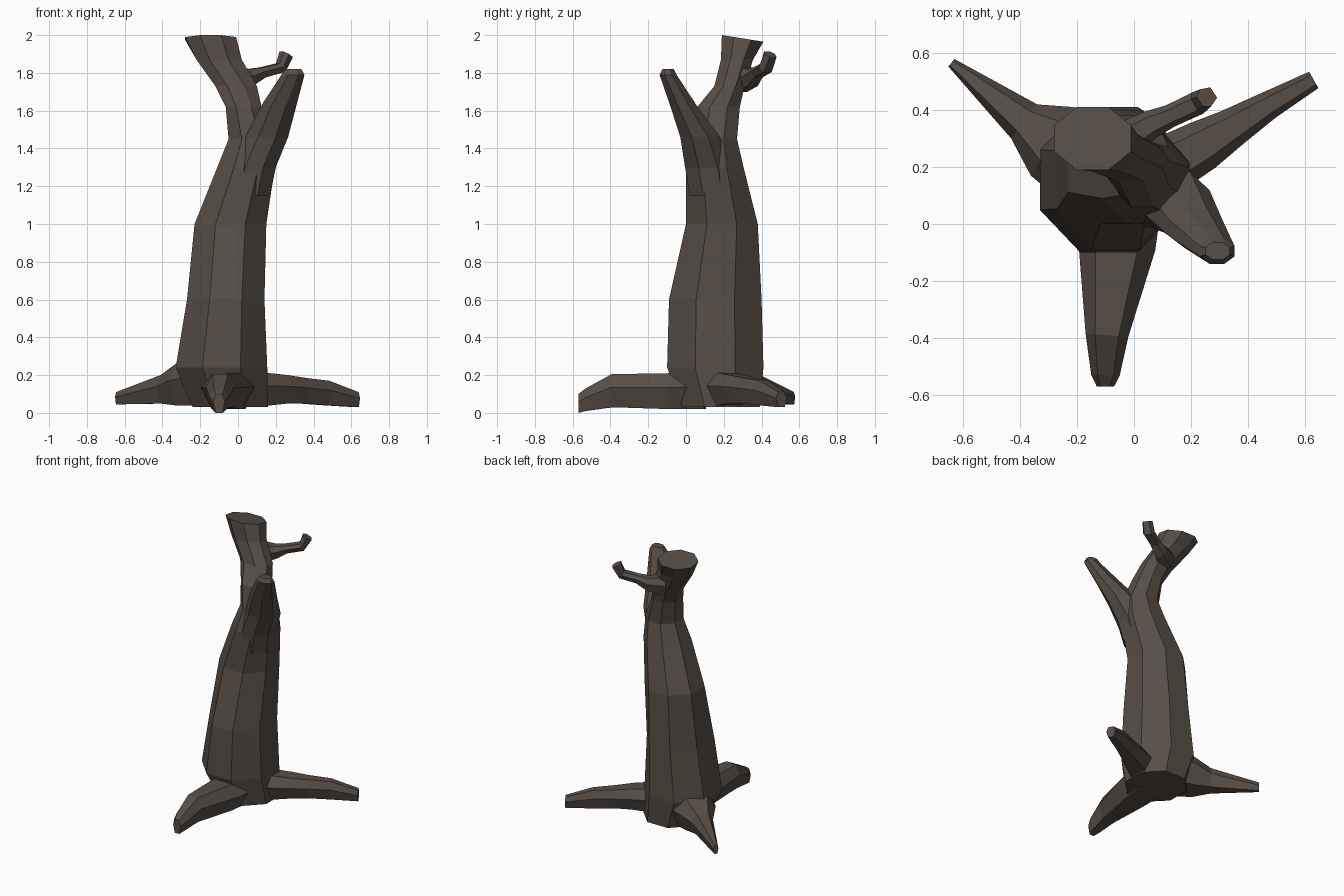
import bpy, bmesh, math
from mathutils import Vector

bark = bpy.data.materials.new("dark bark")
bark.diffuse_color = (0.095, 0.075, 0.063, 1)
Z = Vector((0, 0, 1))


def loft(name, rings):
    """Skin a list of equal-length point rings and cap both ends."""
    bm = bmesh.new()
    loops = [[bm.verts.new(p) for p in ring] for ring in rings]
    n = len(loops[0])
    for a, b in zip(loops, loops[1:]):
        for i in range(n):
            j = (i + 1) % n
            bm.faces.new((a[i], a[j], b[j], b[i]))
    bm.faces.new(loops[0][::-1])
    bm.faces.new(loops[-1])
    bmesh.ops.recalc_face_normals(bm, faces=bm.faces)
    mesh = bpy.data.meshes.new(name)
    bm.to_mesh(mesh)
    bm.free()
    mesh.materials.append(bark)
    ob = bpy.data.objects.new(name, mesh)
    bpy.context.collection.objects.link(ob)
    return ob


def level_ring(x0, x1, y0, y1, z, tilt=0.0, n=8):
    """Horizontal n-gon filling the given bounds; tilt lowers the back."""
    k = 1 / math.cos(math.pi / n)
    pts = []
    for i in range(n):
        a = 2 * math.pi * (i + 0.5) / n
        c, s = math.cos(a) * k, math.sin(a) * k
        pts.append(((x0 + x1) / 2 + c * (x1 - x0) / 2,
                    (y0 + y1) / 2 + s * (y1 - y0) / 2, z - tilt * (s + 1) / 2))
    return pts


def path_rings(path, flat):
    """Hexagon sections (x, y, half width, z low, z high) along a path."""
    cs = [Vector((x, y, (lo + hi) / 2)) for x, y, w, lo, hi in path]
    rings = []
    for i, (x, y, w, lo, hi) in enumerate(path):
        t = cs[min(i + 1, len(cs) - 1)] - cs[max(i - 1, 0)]
        if flat:
            t.z = 0
        t.normalize()
        side = t.cross(Z).normalized()
        up = side.cross(t)
        h = (hi - lo) / 2
        rings.append([cs[i] + side * w * u + up * h * v for u, v in
                      ((-1, .2), (-.55, 1), (.55, 1), (1, .2), (.6, -1), (-.6, -1))])
    return rings


# Trunk running up into the main broken limb
loft("trunk", [level_ring(*r) for r in (
    (-0.24, 0.16, -0.02, 0.39, 0.03),
    (-0.33, 0.155, -0.10, 0.41, 0.24),
    (-0.27, 0.14, -0.09, 0.40, 0.60),
    (-0.23, 0.15, 0.00, 0.38, 1.00),
    (-0.11, 0.195, 0.00, 0.305, 1.30),
    (-0.05, 0.19, 0.03, 0.27, 1.45),
    (-0.065, 0.125, 0.06, 0.285, 1.62),
    (-0.12, 0.10, 0.15, 0.31, 1.73),
    (-0.22, 0.02, 0.185, 0.355, 1.87),
    (-0.28, -0.01, 0.19, 0.41, 2.00, 0.035))])

# Side limb forking forward and right
loft("forked_limb", [level_ring(*r) for r in (
    (-0.06, 0.17, 0.02, 0.26, 1.15),
    (-0.03, 0.20, -0.005, 0.24, 1.30),
    (0.04, 0.265, -0.03, 0.18, 1.46),
    (0.125, 0.31, -0.085, 0.055, 1.63),
    (0.23, 0.352, -0.14, -0.05, 1.79),
    (0.25, 0.335, -0.125, -0.065, 1.82))])

# Small bent twig behind
loft("twig", path_rings((
    (-0.04, 0.29, 0.065, 1.70, 1.84),
    (0.06, 0.35, 0.05, 1.73, 1.82),
    (0.13, 0.38, 0.04, 1.775, 1.83),
    (0.225, 0.425, 0.042, 1.80, 1.855),
    (0.255, 0.445, 0.036, 1.865, 1.93)), False))

# Three spreading roots
roots = {
    "front_root": ((-0.05, 0.10, 0.15, 0.02, 0.22), (-0.06, -0.08, 0.135, 0.02, 0.21),
                   (-0.095, -0.39, 0.075, 0.03, 0.205), (-0.10, -0.53, 0.05, 0.01, 0.13),
                   (-0.10, -0.57, 0.03, 0.00, 0.10)),
    "left_root": ((-0.15, 0.22, 0.18, 0.04, 0.30), (-0.29, 0.29, 0.14, 0.04, 0.26),
                  (-0.385, 0.36, 0.075, 0.05, 0.20), (-0.64, 0.565, 0.017, 0.045, 0.11)),
    "right_root": ((0.05, 0.17, 0.11, 0.03, 0.22), (0.24, 0.275, 0.09, 0.05, 0.20),
                   (0.34, 0.335, 0.07, 0.05, 0.185), (0.47, 0.415, 0.05, 0.04, 0.17),
                   (0.63, 0.505, 0.033, 0.03, 0.11)),
}
for name, path in roots.items():
    loft(name, path_rings(path, True))
